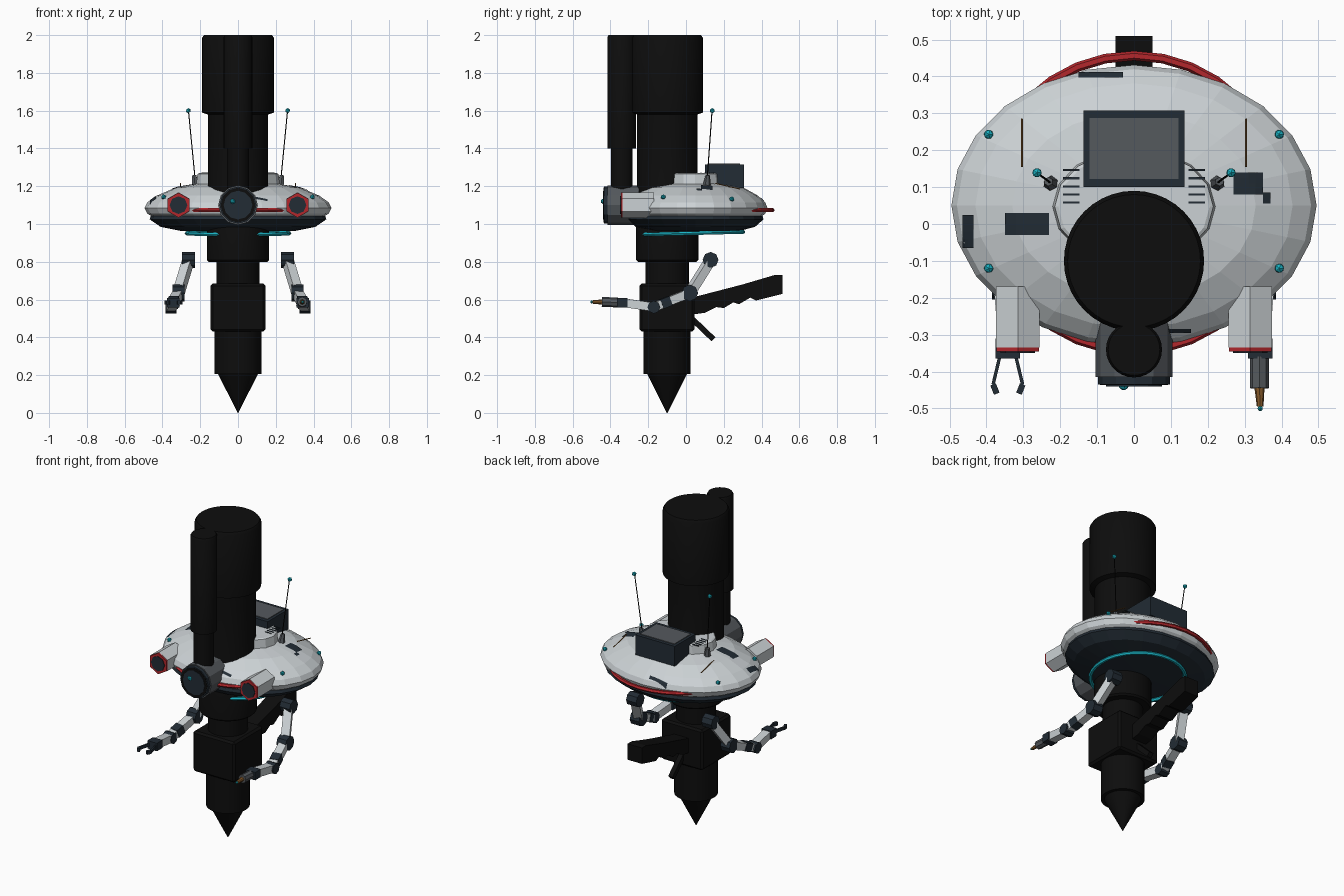
import bpy, bmesh, math
from mathutils import Vector, Matrix

cube = bpy.data.objects.get("Cube")
if cube:
    bpy.data.objects.remove(cube, do_unlink=True)


def material(name, r, g, b):
    m = bpy.data.materials.new(name)
    m.use_nodes = True
    m.diffuse_color = (r, g, b, 1)
    m.node_tree.nodes["Principled BSDF"].inputs["Base Color"].default_value = (r, g, b, 1)
    return m


BLACK = material("black", 0.004, 0.004, 0.004)
WHITE = material("off_white", 0.6, 0.64, 0.66)
SLATE = material("dark_slate", 0.016, 0.025, 0.035)
GREY = material("grey", 0.09, 0.1, 0.11)
RED = material("red", 0.45, 0.02, 0.025)
CYAN = material("cyan", 0.01, 0.45, 0.55)
BRONZE = material("bronze", 0.25, 0.11, 0.025)


def finish(name, bm, *mats, smooth=False):
    bmesh.ops.recalc_face_normals(bm, faces=bm.faces)
    me = bpy.data.meshes.new(name)
    bm.to_mesh(me)
    bm.free()
    ob = bpy.data.objects.new(name, me)
    bpy.context.collection.objects.link(ob)
    for m in mats:
        me.materials.append(m)
    if smooth:
        bpy.ops.object.select_all(action="DESELECT")
        ob.select_set(True)
        bpy.context.view_layer.objects.active = ob
        bpy.ops.object.shade_smooth_by_angle(angle=math.radians(35))
    return ob


def aim(a, b):
    """Matrix at the middle of a-b with its z axis along it, and the length."""
    a, b = Vector(a), Vector(b)
    d = b - a
    rot = d.to_track_quat("Z", "Y").to_matrix().to_4x4()
    return Matrix.Translation((a + b) / 2) @ rot, d.length


def rod(name, a, b, r1, mat, r2=None, sides=8, smooth=False):
    bm = bmesh.new()
    m, length = aim(a, b)
    bmesh.ops.create_cone(bm, cap_ends=True, segments=sides, radius1=r1,
                          radius2=r1 if r2 is None else r2, depth=length, matrix=m)
    return finish(name, bm, mat, smooth=smooth)


def beam(name, a, b, width, depth, mat):
    bm = bmesh.new()
    m, length = aim(a, b)
    bmesh.ops.create_cube(bm, size=1, matrix=m @ Matrix.Diagonal((width, depth, length, 1)))
    return finish(name, bm, mat)


def box(name, lo, hi, mat, bevel=0):
    bm = bmesh.new()
    lo, hi = Vector(lo), Vector(hi)
    size = hi - lo
    bmesh.ops.create_cube(bm, size=1, matrix=Matrix.Translation((lo + hi) / 2) @ Matrix.Diagonal((*size, 1)))
    if bevel:
        bmesh.ops.bevel(bm, geom=bm.edges[:], offset=bevel, segments=1, affect="EDGES")
    return finish(name, bm, mat)


def gem(name, pos, r):
    bm = bmesh.new()
    bmesh.ops.create_icosphere(bm, subdivisions=1, radius=r, matrix=Matrix.Translation(pos))
    finish(name, bm, CYAN)


def lathe(name, profile, center, sides, stretch, *mats, smooth=False, closed=False):
    bm = bmesh.new()
    rings = []
    for r, z in profile:
        rings.append([bm.verts.new((center[0] + r * math.cos(t), center[1] + stretch * r * math.sin(t), z))
                      for t in (2 * math.pi * i / sides for i in range(sides))])
    pairs = list(zip(rings, rings[1:])) + ([(rings[-1], rings[0])] if closed else [])
    for lower, upper in pairs:
        for i in range(sides):
            j = (i + 1) % sides
            bm.faces.new((lower[i], lower[j], upper[j], upper[i]))
    if not closed:
        bm.faces.new(rings[0])
        bm.faces.new(rings[-1])
    return finish(name, bm, *mats, smooth=smooth)


# Central column: stepped cylinders, square housing and pointed drill
AXIS = (0, -0.1)
lathe("upper_column", [(0.155, 0.8), (0.165, 0.81), (0.165, 0.98), (0.16, 1.0), (0.16, 1.58),
                       (0.19, 1.59), (0.19, 1.985), (0.18, 2.0)], AXIS, 40, 1, BLACK, smooth=True)
lathe("column_neck", [(0.115, 0.66), (0.115, 0.82)], AXIS, 32, 1, BLACK, smooth=True)
box("column_housing", (-0.145, -0.245, 0.43), (0.145, 0.045, 0.685), BLACK, 0.012)
lathe("drill_point", [(0.002, 0), (0.105, 0.205), (0.125, 0.205), (0.125, 0.45)], AXIS, 32, 1, BLACK, smooth=True)
lathe("front_tube", [(0.058, 1.15), (0.058, 1.4), (0.076, 1.4), (0.076, 1.99), (0.07, 2.0)],
      (0, -0.34), 28, 1, BLACK, smooth=True)

# Rear pistol grip with a wavy underside, and its trigger
grip_outline = [(0.03, 0.61), (0.3, 0.68), (0.47, 0.73), (0.51, 0.73), (0.51, 0.63), (0.43, 0.61),
                (0.37, 0.595), (0.34, 0.61), (0.28, 0.575), (0.25, 0.585), (0.2, 0.555),
                (0.16, 0.56), (0.1, 0.53), (0.03, 0.52)]
bm = bmesh.new()
face = bm.faces.new([bm.verts.new((-0.05, y, z)) for y, z in grip_outline])
ext = bmesh.ops.extrude_face_region(bm, geom=[face])
bmesh.ops.translate(bm, vec=(0.1, 0, 0), verts=[v for v in ext["geom"] if isinstance(v, bmesh.types.BMVert)])
finish("rear_grip", bm, BLACK)
beam("trigger", (0, 0.03, 0.5), (0, 0.145, 0.39), 0.03, 0.03, BLACK)

# Saucer hull: pale upper shell, dark belly
MID, SQUASH = 0.05, 0.77
SHELL = [(0.01, 1.225), (0.2, 1.215), (0.33, 1.193), (0.43, 1.15), (0.48, 1.115),
         (0.495, 1.085), (0.48, 1.055), (0.455, 1.04)]
lathe("hull_shell", SHELL, (0, MID), 24, SQUASH, WHITE)
lathe("hull_belly", [(0.455, 1.06), (0.468, 1.025), (0.41, 0.985), (0.3, 0.963), (0.01, 0.958)],
      (0, MID), 24, SQUASH, SLATE)


def shell_height(x, y):
    r = math.hypot(x, (y - MID) / SQUASH)
    for (r0, z0), (r1, z1) in zip(SHELL, SHELL[1:6]):
        if r <= r1:
            return z0 + (z1 - z0) * (r - r0) / (r1 - r0)
    return 1.085


def ring(name, radius, thick, height, z, mat, sides):
    profile = [(radius + thick * math.cos(a), z + height * math.sin(a))
               for a in (math.pi * i / 3 for i in range(6))]
    return lathe(name, profile, (0, MID + 0.006), sides, 1, mat, closed=True)


ring("red_bumper_ring", 0.4, 0.013, 0.012, 1.073, RED, 32)
glow = ring("belly_glow_ring", 0.27, 0.012, 0.011, 0.95, CYAN, 32)
glow.rotation_euler.x = 0.025

# Dark access panels that follow the shell
panels = [(-0.29, 0.0, 0.12, 0.06), (0.31, 0.11, 0.08, 0.06), (-0.45, -0.02, 0.03, 0.09),
          (-0.09, 0.405, 0.12, 0.015), (0.12, -0.29, 0.07, 0.012), (0.36, 0.07, 0.02, 0.03)]
for px, py, w, d in panels:
    bm = bmesh.new()
    bmesh.ops.create_grid(bm, x_segments=4, y_segments=4, size=0.5)
    for v in bm.verts:
        x, y = px + v.co.x * w, py + v.co.y * d
        v.co = (x, y, shell_height(x, y) + 0.003)
    finish("hull_panel", bm, SLATE)

# Raised deck around the column, with vents, and the rear console
lathe("deck_collar", [(0.225, 1.17), (0.215, 1.265), (0.205, 1.27), (0.01, 1.27)], (0, 0.047), 16, 0.72, WHITE)
box("rear_console", (-0.137, 0.1, 1.19), (0.137, 0.308, 1.315), SLATE)
box("console_screen", (-0.12, 0.122, 1.312), (0.12, 0.287, 1.319), GREY)
for s in (-1, 1):
    for i in range(5):
        y = 0.055 + i * 0.022
        box("deck_vent", (s * 0.17 - 0.022, y, 1.268), (s * 0.17 + 0.022, y + 0.006, 1.273), SLATE)

# Front nozzle with dark lens
rod("nozzle_body", (0, -0.25, 1.1), (0, -0.415, 1.1), 0.105, GREY, sides=12)
rod("nozzle_rim", (0, -0.35, 1.1), (0, -0.435, 1.1), 0.098, SLATE, sides=12)
rod("nozzle_edge", (0, -0.43, 1.1), (0, -0.437, 1.1), 0.092, BLACK, sides=12)
rod("nozzle_lens", (0, -0.43, 1.1), (0, -0.44, 1.1), 0.076, SLATE, sides=12)
gem("nozzle_glint", (-0.028, -0.436, 1.12), 0.016)

# Parts repeated on both sides
for s, side in ((1, "left"), (-1, "right")):
    # Headlight pods
    lx = s * 0.315
    rod(side + "_headlight_pod", (lx, -0.17, 1.1), (lx, -0.335, 1.1), 0.068, WHITE, sides=6)
    rod(side + "_headlight_rim", (lx, -0.325, 1.1), (lx, -0.345, 1.1), 0.066, RED, sides=6)
    rod(side + "_headlight_lens", (lx, -0.34, 1.1), (lx, -0.349, 1.1), 0.047, SLATE, sides=8)

    # Antenna, surface beacons and lying rod
    rod(side + "_antenna_base", (s * 0.225, 0.11, 1.2), (s * 0.232, 0.115, 1.258), 0.022, GREY, 0.012, 6)
    rod(side + "_antenna", (s * 0.228, 0.113, 1.25), (s * 0.262, 0.138, 1.6), 0.003, BLACK, sides=5)
    gem(side + "_antenna_tip", (s * 0.263, 0.139, 1.6), 0.014)
    for by in (0.243, -0.12):
        gem(side + "_beacon", (s * 0.394, by, shell_height(s * 0.394, by) + 0.008), 0.014)
    rod(side + "_hull_rod", (s * 0.304, 0.155, 1.215), (s * 0.304, 0.285, 1.185), 0.003, BRONZE, sides=5)

    # Jointed arm
    shoulder, elbow = Vector((s * 0.262, 0.13, 0.81)), Vector((s * 0.315, 0.02, 0.635))
    wrist, hand = Vector((s * 0.355, -0.17, 0.56)), Vector((s * 0.342, -0.33, 0.583))
    rod(side + "_shoulder", shoulder - Vector((0.035, 0, 0)), shoulder + Vector((0.035, 0, 0)), 0.042, SLATE)
    rod(side + "_elbow", elbow - Vector((0.032, 0, 0)), elbow + Vector((0.032, 0, 0)), 0.044, SLATE)
    rod(side + "_wrist", wrist - Vector((0.03, 0, 0)), wrist + Vector((0.03, 0, 0)), 0.034, SLATE)
    for part, a, b in (("upper_arm", shoulder, elbow), ("forearm", elbow, wrist), ("lower_arm", wrist, hand)):
        beam(side + "_" + part, a, b, 0.05, 0.046, WHITE)
    band = elbow.lerp(wrist, 0.55)
    beam(side + "_forearm_band", band, elbow.lerp(wrist, 0.8), 0.055, 0.052, SLATE)
    beam(side + "_hand_joint", hand + Vector((0, 0.02, 0)), hand - Vector((0, 0.035, 0)), 0.066, 0.05, SLATE)

# Left hand holds a torch, right hand is a two-finger gripper
rod("torch_body", (0.34, -0.36, 0.584), (0.34, -0.445, 0.588), 0.026, GREY, sides=8)
rod("torch_nozzle", (0.34, -0.44, 0.587), (0.342, -0.495, 0.587), 0.014, BRONZE, 0.009, 8)
gem("torch_flame", (0.342, -0.5, 0.587), 0.008)
for s in (-1, 1):
    base = Vector((-0.342 + s * 0.022, -0.36, 0.585))
    knuckle, tip = base + Vector((s * 0.018, -0.075, 0)), base + Vector((s * 0.008, -0.1, 0))
    beam("gripper_finger", base, knuckle, 0.009, 0.02, SLATE)
    beam("gripper_tip", knuckle, tip, 0.016, 0.022, SLATE)
